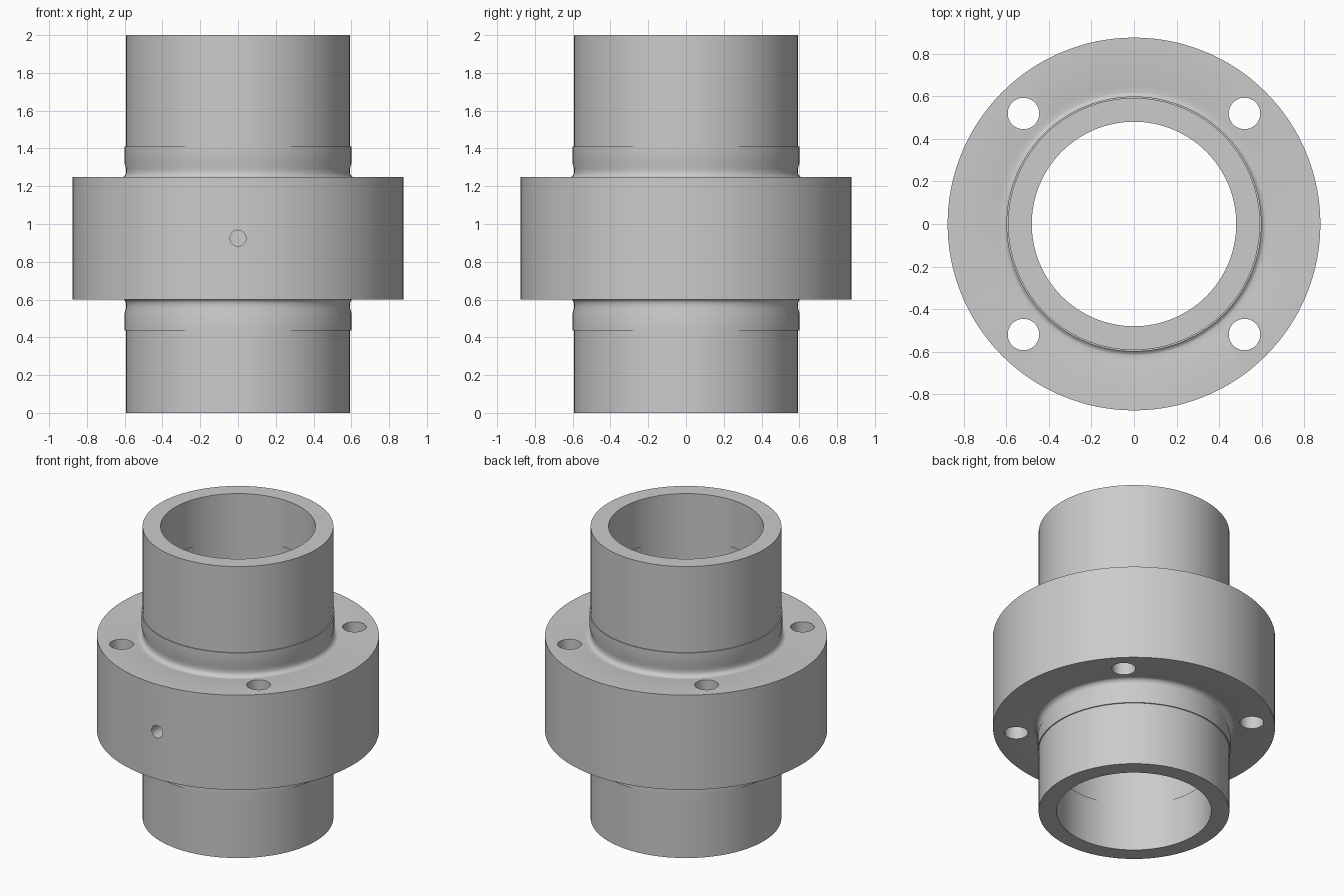
import bpy
import bmesh
import math
from mathutils import Matrix, Vector

cube = bpy.data.objects.get("Cube")
if cube:
    bpy.data.objects.remove(cube, do_unlink=True)

SEGMENTS = 128
MID = 0.925          # mid height of the flange
HALF = 0.325         # half thickness of the flange

steel = bpy.data.materials.new("plain grey steel")
steel.use_nodes = True
grey = (0.6, 0.6, 0.6, 1)
steel.diffuse_color = grey
steel.node_tree.nodes["Principled BSDF"].inputs["Base Color"].default_value = grey


def add_object(name, bm):
    bmesh.ops.recalc_face_normals(bm, faces=bm.faces)
    mesh = bpy.data.meshes.new(name)
    bm.to_mesh(mesh)
    bm.free()
    mesh.materials.append(steel)
    obj = bpy.data.objects.new(name, mesh)
    bpy.context.collection.objects.link(obj)
    return obj


def lathe(name, profile):
    """Turn a closed (radius, height) outline around z."""
    bm = bmesh.new()
    verts = [bm.verts.new((r, 0, z)) for r, z in profile]
    edges = [bm.edges.new((a, b)) for a, b in zip(verts, verts[1:] + verts[:1])]
    bmesh.ops.spin(bm, geom=verts + edges, cent=(0, 0, 0), axis=(0, 0, 1),
                   angle=math.tau, steps=SEGMENTS, use_merge=True)
    bmesh.ops.remove_doubles(bm, verts=bm.verts, dist=0.0001)
    return add_object(name, bm)


def drill(target, name, centre, radius, depth, turn=0):
    """Cut a round hole, along z or tipped about x."""
    bm = bmesh.new()
    bmesh.ops.create_cone(
        bm, cap_ends=True, segments=48, radius1=radius, radius2=radius, depth=depth,
        matrix=Matrix.Translation(Vector(centre)) @ Matrix.Rotation(turn, 4, "X"))
    cutter = add_object(name, bm)
    cutter.hide_render = True
    cutter.hide_set(True)
    mod = target.modifiers.new(name, "BOOLEAN")
    mod.operation = "DIFFERENCE"
    mod.solver = "EXACT"
    mod.object = cutter
    bpy.context.view_layer.objects.active = target
    bpy.ops.object.modifier_apply(modifier=name)
    bpy.data.objects.remove(cutter, do_unlink=True)


# Relief groove where the collar meets the flange: (radius, offset from face)
relief = [(0.6, 0.07), (0.592, 0.042)]
for i in range(7):
    a = math.radians(15 + 65 * i / 6)
    relief.append((0.626 - 0.034 * math.cos(a), 0.027 - 0.034 * math.sin(a)))
relief.append((0.648, 0))

# Outer wall, from the bottom end to the top end
lower = [(r, MID - HALF - d) for r, d in relief]
upper = [(r, MID + HALF + d) for r, d in reversed(relief)]
outer = [(0.593, 0), (0.593, 0.435), (0.6, 0.435)] + lower
outer += [(0.877, MID - HALF), (0.877, MID + HALF)] + upper
outer += [(0.6, 1.41), (0.593, 1.41), (0.593, 2)]

# Bore with a shallow recess along its middle
bore = [(0.481, 2), (0.481, 1.675), (0.488, 1.675),
        (0.488, 0.325), (0.481, 0.325), (0.481, 0)]
body = lathe("flanged_sleeve", outer + bore)

# Four bolt holes through the flange
for x in (-0.52, 0.52):
    for y in (-0.52, 0.52):
        drill(body, "bolt_hole", (x, y, MID), 0.074, 1)

# Radial oil port in the front
drill(body, "oil_port", (0, -0.7, MID), 0.042, 0.6, math.pi / 2)

bpy.ops.object.select_all(action="DESELECT")
body.select_set(True)
bpy.context.view_layer.objects.active = body
bpy.ops.object.shade_smooth_by_angle(angle=math.radians(30))
